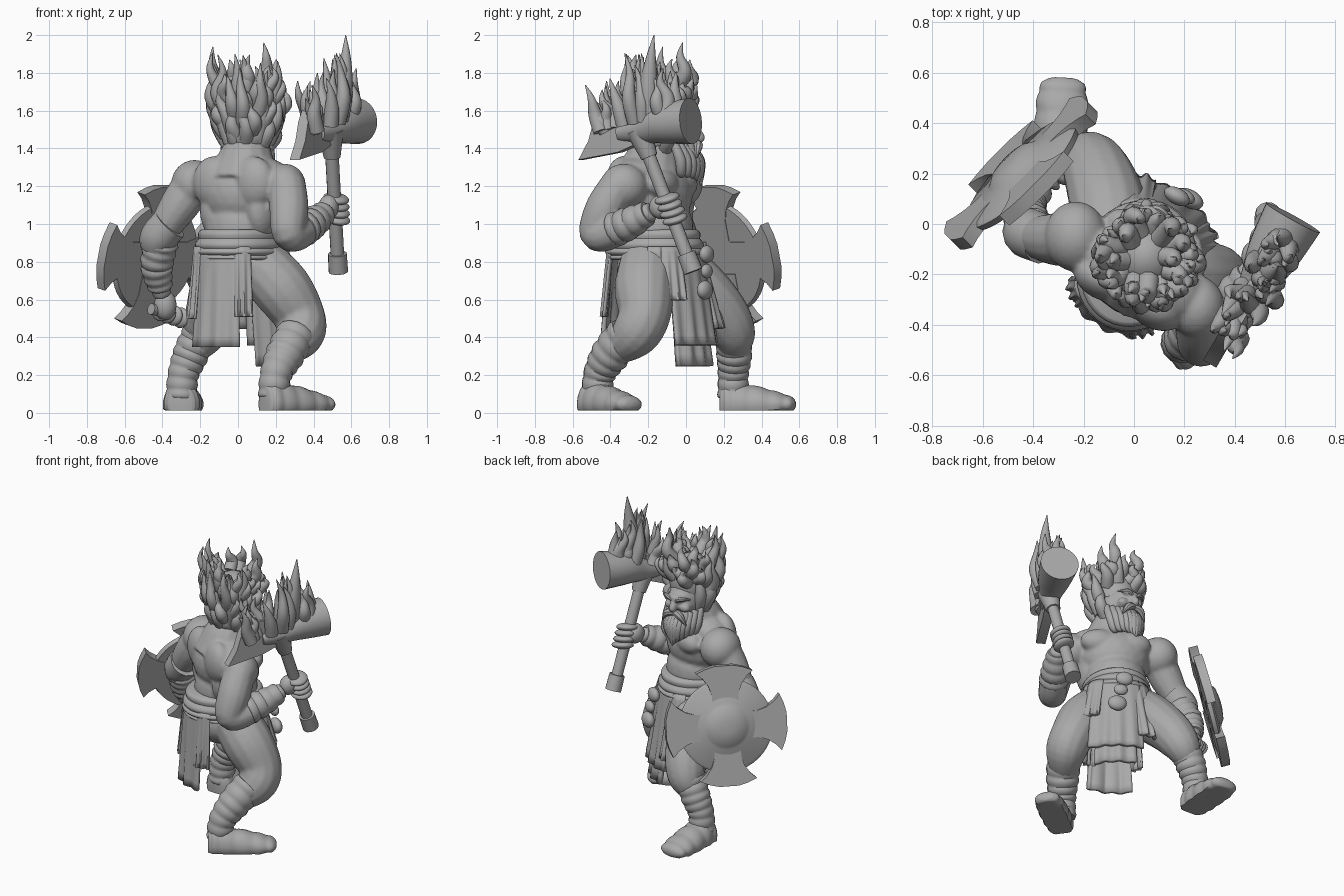
import bpy, bmesh, math, random
from mathutils import Vector, Matrix

random.seed(4)
if "Cube" in bpy.data.objects:
    bpy.data.objects.remove(bpy.data.objects["Cube"])

GREY = (0.4, 0.4, 0.4, 1)
clay = bpy.data.materials.new("plain grey")
clay.use_nodes = True
clay.diffuse_color = GREY
clay.node_tree.nodes["Principled BSDF"].inputs["Base Color"].default_value = GREY


def finish(name, bm, voxel=0, matrix=None, sharp=40):
    mesh = bpy.data.meshes.new(name)
    bm.to_mesh(mesh)
    bm.free()
    mesh.materials.append(clay)
    mesh.shade_smooth()
    mesh.set_sharp_from_angle(angle=math.radians(sharp))
    ob = bpy.data.objects.new(name, mesh)
    bpy.context.collection.objects.link(ob)
    if matrix:
        ob.matrix_world = matrix
    if voxel:
        rm = ob.modifiers.new("blend", "REMESH")
        rm.mode, rm.voxel_size, rm.use_smooth_shade = "VOXEL", voxel, True
        sm = ob.modifiers.new("soften", "SMOOTH")
        sm.factor, sm.iterations = 0.5, 6
    return ob


def ball(bm, loc, size, yaw=0, pitch=0):
    m = (Matrix.Translation(loc) @ Matrix.Rotation(math.radians(yaw), 4, "Z")
         @ Matrix.Rotation(math.radians(pitch), 4, "X") @ Matrix.Diagonal((*size, 1)))
    bmesh.ops.create_icosphere(bm, subdivisions=3, radius=1, matrix=m)


def loft(bm, pts, segs=14, steps=5, ripple=0, turns=0):
    """Round tube through (x, y, z, radius) points, optionally banded."""
    P = [Vector(p) for p in pts]
    path = []
    for i in range(len(P) - 1):
        a, b, c, d = P[max(i - 1, 0)], P[i], P[i + 1], P[min(i + 2, len(P) - 1)]
        for k in range(steps):
            t = k / steps
            path.append(b.lerp(c, t) if steps == 1 else 0.5 * (
                2 * b + (c - a) * t + (2 * a - 5 * b + 4 * c - d) * t * t
                + (3 * b - a - 3 * c + d) * t ** 3))
    path.append(P[-1])
    u, rings, last = Vector((0.31, 0.9, 0.3)), [], len(path) - 1
    for j, p in enumerate(path):
        tan = (path[min(j + 1, last)] - path[max(j - 1, 0)]).to_3d().normalized()
        u = (u - tan * u.dot(tan)).normalized()
        v = tan.cross(u)
        r = max(p[3], 0.002) * (1 + ripple * abs(math.sin(math.pi * turns * j / last)))
        rings.append([bm.verts.new(p.to_3d() + r * (u * math.cos(q) + v * math.sin(q)))
                      for q in (2 * math.pi * s / segs for s in range(segs))])
    for A, B in zip(rings, rings[1:]):
        for s in range(segs):
            e = (s + 1) % segs
            bm.faces.new((A[s], A[e], B[e], B[s]))
    bm.faces.new(rings[0][::-1])
    bm.faces.new(rings[-1])


def tube(name, pts, **kw):
    bm = bmesh.new()
    loft(bm, pts, **kw)
    return finish(name, bm)


def prism(bm, outline, z0, z1):
    low = [bm.verts.new((x, y, z0)) for x, y in outline]
    high = [bm.verts.new((x, y, z1)) for x, y in outline]
    n = len(outline)
    bm.faces.new(low[::-1])
    bm.faces.new(high)
    for i in range(n):
        bm.faces.new((low[i], low[(i + 1) % n], high[(i + 1) % n], high[i]))


def flame(bm, base, tip, r, bulge):
    b, t = Vector(base), Vector(tip)
    w = [Vector((random.uniform(-1, 1), random.uniform(-1, 1), 0)) * 0.022 for _ in range(2)]
    p1, p2 = b.lerp(t, 0.35) + bulge + w[0], b.lerp(t, 0.7) + bulge * 0.5 + w[1]
    loft(bm, [(*b, r), (*p1, r * 0.9), (*p2, r * 0.5), (*t, 0.002)], segs=10, steps=5)


FACING = 61   # torso heading in degrees
YAW = FACING - 90

# Bare body, blended into one skin
body = bmesh.new()
ball(body, (0.02, -0.17, 1.16), (0.23, 0.2, 0.2), YAW)
ball(body, (0.02, -0.16, 0.98), (0.2, 0.2, 0.2), YAW)
ball(body, (0.0, -0.17, 0.76), (0.2, 0.2, 0.17), YAW)
ball(body, (0.03, -0.2, 1.27), (0.26, 0.15, 0.1), YAW)
for s in (-1, 1):
    side = Matrix.Rotation(math.radians(YAW), 3, "Z")
    hub = Vector((0.03, -0.18, 0))
    ball(body, hub + side @ Vector((s * 0.1, 0.12, 1.21)), (0.125, 0.075, 0.08), YAW)
    ball(body, hub + side @ Vector((s * 0.12, -0.11, 1.22)), (0.12, 0.08, 0.14), YAW)
    ball(body, hub + side @ Vector((s * 0.14, -0.04, 1.08)), (0.08, 0.12, 0.16), YAW)
loft(body, [(0.03, -0.19, 1.22, 0.2), (0.04, -0.17, 1.33, 0.16), (0.05, -0.14, 1.42, 0.12),
            (0.05, -0.12, 1.5, 0.1)])
ball(body, (-0.23, -0.05, 1.21), (0.125, 0.14, 0.13))
loft(body, [(-0.22, -0.05, 1.23, 0.11), (-0.31, -0.06, 1.1, 0.105), (-0.4, -0.04, 0.95, 0.08),
            (-0.43, 0.03, 0.8, 0.07), (-0.4, 0.1, 0.62, 0.05)])
ball(body, (0.25, -0.33, 1.2), (0.11, 0.125, 0.12))
loft(body, [(0.26, -0.35, 1.21, 0.1), (0.27, -0.43, 1.08, 0.105), (0.27, -0.475, 0.95, 0.09),
            (0.34, -0.38, 0.96, 0.085), (0.47, -0.18, 1.07, 0.05)])
loft(body, [(0.1, -0.2, 0.8, 0.15), (0.23, -0.22, 0.66, 0.16), (0.32, -0.22, 0.52, 0.14),
            (0.33, -0.27, 0.42, 0.13), (0.27, -0.36, 0.34, 0.09)])
loft(body, [(-0.08, -0.09, 0.8, 0.15), (-0.1, 0.06, 0.67, 0.155), (-0.14, 0.19, 0.53, 0.14),
            (-0.18, 0.25, 0.42, 0.12), (-0.23, 0.25, 0.34, 0.085)])
# Head and features
ball(body, (0.05, -0.1, 1.48), (0.115, 0.145, 0.15))
ball(body, (0.05, 0.045, 1.52), (0.085, 0.03, 0.022))
loft(body, [(0.05, 0.045, 1.52, 0.014), (0.05, 0.075, 1.455, 0.028), (0.05, 0.05, 1.44, 0.012)])
for s in (-1, 1):
    ball(body, (0.05 + s * 0.055, 0.02, 1.455), (0.04, 0.035, 0.03))
    ball(body, (0.05 + s * 0.12, -0.08, 1.48), (0.02, 0.03, 0.04))
finish("body", body, voxel=0.011)

# Wrapped limbs
tube("left_calf_wraps", [(0.31, -0.31, 0.42, 0.1), (0.25, -0.4, 0.31, 0.098),
     (0.2, -0.46, 0.2, 0.08), (0.19, -0.47, 0.08, 0.08)], ripple=0.08, turns=7, steps=14)
tube("right_calf_wraps", [(-0.2, 0.25, 0.42, 0.09), (-0.25, 0.255, 0.31, 0.09),
     (-0.29, 0.25, 0.2, 0.078), (-0.3, 0.25, 0.08, 0.08)], ripple=0.08, turns=7, steps=14)
tube("left_wrist_wraps", [(0.34, -0.38, 0.97, 0.088), (0.4, -0.29, 1.01, 0.08),
     (0.46, -0.2, 1.06, 0.06)], ripple=0.1, turns=4, steps=14)
tube("right_wrist_wraps", [(-0.405, -0.03, 0.91, 0.085), (-0.43, 0.03, 0.78, 0.08),
     (-0.41, 0.09, 0.66, 0.06)], ripple=0.12, turns=6, steps=14)
tube("elbow_guard", [(-0.36, -0.06, 1.0, 0.1), (-0.42, -0.035, 0.93, 0.1),
     (-0.43, -0.015, 0.87, 0.085)])

# Shoes with straps, high at the instep and low at the toe
def shoe(name, heel, toe, width):
    bm = bmesh.new()
    h, t = Vector(heel), Vector(toe)
    spine = [(0, 0.05), (0.08, 0.075), (0.35, 0.085), (0.7, 0.085), (0.94, 0.07), (1, 0.03)]
    loft(bm, [(*h.lerp(t, f), r * width) for f, r in spine], segs=20, steps=10, ripple=0.08, turns=7)
    for v in bm.verts:
        f = (v.co - h).to_2d().dot((t - h).to_2d()) / (t - h).to_2d().length_squared
        v.co.z = max(0.012, 0.045 + v.co.z * (1.6 - 1.1 * f) / width)
    finish(name, bm)

shoe("left_shoe", (0.14, -0.53, 0), (0.49, -0.28, 0), 1)
shoe("right_shoe", (-0.3, 0.18, 0), (-0.28, 0.58, 0), 1.15)

# Waist sash and hanging cloth
sash = tube("waist_sash", [(0, 0, 0.81, 0.225), (0, 0, 0.87, 0.236), (0, 0, 0.97, 0.21)],
            segs=40, steps=12, ripple=0.05, turns=4)
sash.matrix_world = (Matrix.Translation((0.01, -0.165, 0)) @ Matrix.Rotation(math.radians(YAW), 4, "Z")
                     @ Matrix.Diagonal((0.94, 1.1, 1, 1)))

def cloth(name, heading, reach, half, bottom, flare=0.03, folds=9):
    bm = bmesh.new()
    out = Vector((math.cos(math.radians(heading)), math.sin(math.radians(heading)), 0))
    tan = Vector((-out.y, out.x, 0))
    n, rows = 24, 10
    grid = []
    for j in range(rows + 1):
        v = j / rows
        grid.append([])
        for i in range(n + 1):
            u = 2 * i / n - 1
            p = Vector((0, -0.17, 0.88 + (bottom - 0.88) * v)) + tan * u * half * (0.85 + 0.2 * v)
            p += out * (reach + flare * v - 0.25 * half * u * u + 0.009 * v * math.sin(u * folds))
            grid[-1].append(bm.verts.new(p))
    for A, B in zip(grid, grid[1:]):
        for i in range(n):
            bm.faces.new((A[i], B[i], B[i + 1], A[i + 1]))
    ob = finish(name, bm)
    ob.modifiers.new("thickness", "SOLIDIFY").thickness = 0.025

cloth("back_cloth", FACING + 180, 0.245, 0.14, 0.35)
cloth("back_side_cloth", FACING + 214, 0.25, 0.055, 0.51)
cloth("back_hip_cloth", FACING + 143, 0.25, 0.055, 0.5)
cloth("front_cloth", 49, 0.265, 0.17, 0.36, 0.08, 12)
cloth("front_under_cloth", 49, 0.24, 0.13, 0.25, 0.09)
cloth("short_front_cloth", 20, 0.275, 0.065, 0.6, 0.07)
cloth("left_hip_cloth", 4, 0.26, 0.06, 0.52, 0.04)
cloth("front_right_cloth", 88, 0.26, 0.07, 0.45, 0.11)
bm = bmesh.new()
for loc, r in (((0.17, 0.11, 0.84), 0.055), ((0.2, 0.11, 0.75), 0.045), ((0.22, 0.1, 0.65), 0.06)):
    ball(bm, loc, (r, r * 0.6, r * 0.85), YAW)
finish("belt_ornaments", bm)

# Hair: flame locks rising from a scalp core, narrow at the nape
hair = bmesh.new()
ball(hair, (0.05, -0.13, 1.58), (0.135, 0.145, 0.18))
ball(hair, (0.05, -0.17, 1.47), (0.125, 0.12, 0.1))
COUNT = 78
for i in range(COUNT):
    z = 1 - 2 * (i + 0.5) / COUNT
    ring, q = math.sqrt(1 - z * z), i * 2.39996
    d = Vector((ring * math.cos(q), ring * math.sin(q), z))
    if d.y > 0.12 and z < 0.2:
        continue
    flat = Vector((d.x, d.y, 0)).normalized()
    base = Vector((0.05, -0.13, 1.56 + z * 0.17)) + flat * (0.07 + 0.05 * ring)
    top = 1.79 + 0.11 * z + random.uniform(-0.11, 0.1)
    spread = flat * (0.1 + 0.1 * ring)
    tip = Vector((0.05 + spread.x, -0.13 + spread.y, min(top, 1.96)))
    flame(hair, base, tip, 0.042, flat * 0.03)
finish("flame_hair", hair)

# Beard, moustache and brows
beard = bmesh.new()
ball(beard, (0.05, 0.0, 1.36), (0.1, 0.07, 0.09))
for i in range(13):
    a = -1 + i / 6
    x = 0.05 + 0.115 * a
    y = 0.05 - 0.1 * a * a
    loft(beard, [(x, y - 0.02, 1.44 - 0.04 * (1 - a * a), 0.022), (x, y + 0.02, 1.34, 0.03),
                 (0.05 + 0.09 * a, y + 0.025, 1.27, 0.025),
                 (0.05 + 0.06 * a, y + 0.03, 1.2 + 0.06 * abs(a), 0.003)], segs=10)
for s in (-1, 1):
    loft(beard, [(0.05, 0.06, 1.425, 0.02), (0.05 + s * 0.05, 0.065, 1.41, 0.024),
                 (0.05 + s * 0.09, 0.055, 1.35, 0.004)], segs=8)
    loft(beard, [(0.05 + s * 0.015, 0.06, 1.505, 0.012), (0.05 + s * 0.05, 0.06, 1.525, 0.015),
                 (0.05 + s * 0.1, 0.02, 1.52, 0.004)], segs=8)
finish("beard", beard)

# Weapon
low, high = Vector((0.53, 0.03, 0.77)), Vector((0.49, -0.25, 1.5))
tube("weapon_shaft", [(*low, 0.036), (*high, 0.036)], steps=1)
tube("weapon_pommel", [(*low.lerp(high, -0.03), 0.052), (*low.lerp(high, 0.1), 0.05)], steps=1)
tube("weapon_collar", [(*low.lerp(high, 0.8), 0.045), (*high, 0.07)], steps=1)
tube("hammer_head", [(0.42, -0.35, 1.48, 0.045), (0.49, -0.23, 1.5, 0.075),
     (0.55, -0.12, 1.53, 0.105), (0.63, 0.025, 1.545, 0.122)], segs=24)
bm = bmesh.new()
prism(bm, [(-0.03, -0.07), (0.1, -0.12), (0.34, -0.16), (0.28, -0.06), (0.25, 0.04),
           (0.2, 0.12), (-0.03, 0.1)], -0.03, 0.03)
along, up = Vector((-0.5, -0.866, 0)), Vector((0, 0, 1))
m = Matrix((along, up, along.cross(up))).transposed().to_4x4()
finish("axe_blade", bm, matrix=Matrix.Translation((0.47, -0.26, 1.5)) @ m)
# Fire: separate tongues, tallest above the shaft and leaning out over the blade
fire = bmesh.new()
for i in range(32):
    t = i / 31
    off = Vector((0.86, -0.5, 0)) * random.uniform(-0.05, 0.05)
    base = Vector((0.38 + 0.22 * t, -0.43 + 0.38 * t, 1.49 + 0.1 * t)) + off
    rise = 0.25 + 0.17 * math.exp(-((t - 0.6) / 0.22) ** 2)
    lean = along * random.uniform(0, 0.03 + 0.08 * (1 - t))
    tip = base + off * 0.4 + lean + up * rise * random.uniform(0.55, 1.0)
    flame(fire, base, tip, 0.042, off * 0.3)
flame(fire, (0.53, -0.18, 1.55), (0.57, -0.17, 2.0), 0.06, Vector((0, 0, 0)))
finish("weapon_fire", fire)

# Fists
fist = bmesh.new()
for k in range(4):
    p = low.lerp(high, 0.35 + 0.05 * k)
    ball(fist, p + Vector((0.01, 0.01, 0)), (0.07, 0.068, 0.026), 30, 20)
ball(fist, (0.48, -0.13, 1.09), (0.055, 0.065, 0.065))
finish("left_hand", fist)
fist = bmesh.new()
ball(fist, (-0.385, 0.12, 0.57), (0.06, 0.055, 0.08))
for k in range(4):
    ball(fist, (-0.41 + 0.035 * k, 0.14 + 0.02 * k, 0.54 - 0.012 * k), (0.026, 0.06, 0.055), 45)
finish("right_hand", fist)
tube("shield_grip", [(-0.46, 0.09, 0.55, 0.03), (-0.3, 0.23, 0.52, 0.03)], steps=1)

# Round shield with four flared plates
normal = Vector((-0.68, 0.68, 0.25)).normalized()
right = up.cross(normal).normalized()
frame = Matrix((right, normal.cross(right), normal)).transposed().to_4x4()
frame = Matrix.Translation((-0.44, 0.195, 0.825)) @ frame
bm = bmesh.new()
loft(bm, [(0, 0, -0.015, 0.29), (0, 0, 0.012, 0.3), (0, 0, 0.025, 0.28), (0, 0, 0.045, 0.15),
          (0, 0, 0.055, 0.13), (0, 0, 0.075, 0.1), (0, 0, 0.085, 0.04)], segs=48, steps=1)
edge = [(0.09, 0.085), (0.2, 0.085), (0.26, 0.105), (0.31, 0.14), (0.345, 0.18),
        (0.37, 0.12), (0.385, 0.06)]
outline = [(r, -w) for r, w in edge] + [(r, w) for r, w in edge[::-1]]
for k in range(4):
    c, s = math.cos(k * math.pi / 2), math.sin(k * math.pi / 2)
    prism(bm, [(x * c - y * s, x * s + y * c) for x, y in outline], -0.018, 0.04)
finish("shield", bm, matrix=frame)
